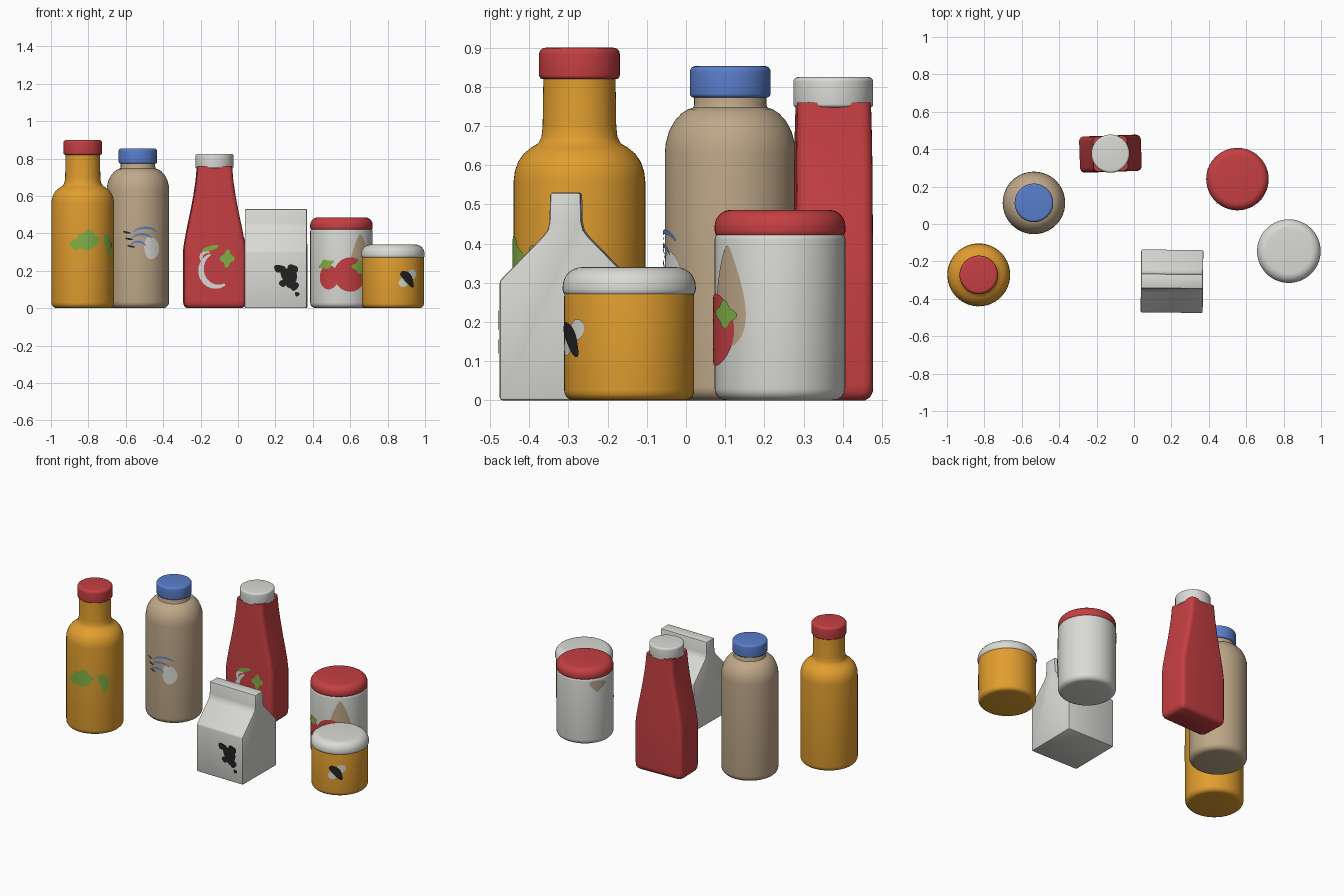
import bpy, bmesh, math
from mathutils import Vector

cube = bpy.data.objects.get("Cube")
if cube:
    bpy.data.objects.remove(cube, do_unlink=True)


def material(name, r, g, b):
    m = bpy.data.materials.new(name)
    m.use_nodes = True
    m.diffuse_color = (r, g, b, 1)
    bsdf = next(n for n in m.node_tree.nodes if n.type == 'BSDF_PRINCIPLED')
    bsdf.inputs["Base Color"].default_value = (r, g, b, 1)
    bsdf.inputs["Roughness"].default_value = 0.7
    return m


RED = material("tomato red", 0.56, 0.05, 0.055)
OCHRE = material("honey ochre", 0.75, 0.34, 0.028)
BEIGE = material("warm beige", 0.52, 0.39, 0.25)
BLUE = material("cap blue", 0.10, 0.21, 0.60)
WHITE = material("soft white", 0.70, 0.70, 0.67)
BLACK = material("ink black", 0.015, 0.015, 0.015)
GREEN = material("leaf green", 0.22, 0.44, 0.06)


def finish(name, bm, mat, loc, turn=0.0, angle=40):
    mesh = bpy.data.meshes.new(name)
    bm.to_mesh(mesh)
    bm.free()
    mesh.materials.append(mat)
    ob = bpy.data.objects.new(name, mesh)
    ob.location = (loc[0], loc[1], 0)
    ob.rotation_euler.z = math.radians(turn)
    bpy.context.collection.objects.link(ob)
    bpy.ops.object.select_all(action='DESELECT')
    ob.select_set(True)
    bpy.context.view_layer.objects.active = ob
    bpy.ops.object.shade_smooth_by_angle(angle=math.radians(angle))
    return ob


def loft(name, rings, mat, loc, turn=0.0):
    """Skin closed rings of points from bottom to top and cap both ends."""
    bm = bmesh.new()
    rows = [[bm.verts.new(p) for p in ring] for ring in rings]
    n = len(rows[0])
    for a, b in zip(rows, rows[1:]):
        for i in range(n):
            j = (i + 1) % n
            bm.faces.new((a[i], a[j], b[j], b[i]))
    bm.faces.new(rows[0][::-1])
    bm.faces.new(rows[-1])
    return finish(name, bm, mat, loc, turn)


def lathe(name, profile, mat, loc, n=56):
    angles = [math.tau * i / n for i in range(n)]
    return loft(name, [[(r * math.cos(a), r * math.sin(a), z) for a in angles]
                       for r, z in profile], mat, loc)


def rounded(r, z0, z1, low, high, steps=5):
    """Cylinder profile with quarter-round bottom and top edges."""
    q = [math.pi / 2 * i / steps for i in range(steps + 1)]
    return ([(r - low + low * math.sin(a), z0 + low - low * math.cos(a)) for a in q] +
            [(r - high + high * math.cos(a), z1 - high + high * math.sin(a)) for a in q])


# Surfaces that the printed shapes lie on: (across, height, lift) -> point
def round_wall(r):
    return lambda u, z, lift: ((r + lift) * math.sin(u / r), -(r + lift) * math.cos(u / r), z)


def flat_wall(d):
    return lambda u, z, lift: (u, -d - lift, z)


def blob(name, mat, wall, loc, u, z, w, h, tilt=0, lobes=0, wave=0.0, taper=0.0,
         lift=0.003, turn=0.0, n=40, rings=5):
    """Printed patch: an ellipse, optionally lobed, tilted or tapered upwards."""
    bm = bmesh.new()
    t = math.radians(tilt)
    rows = []
    for k in range(1, rings + 1):
        row = []
        for i in range(n):
            a = math.tau * i / n
            s = k / rings * (1 + wave * math.sin(lobes * a + 1))
            x, y = w * s * math.cos(a), h * s * math.sin(a)
            x *= 1 - taper * y / h
            row.append(bm.verts.new(wall(u + x * math.cos(t) - y * math.sin(t),
                                         z + x * math.sin(t) + y * math.cos(t), lift)))
        rows.append(row)
    mid = bm.verts.new(wall(u, z, lift))
    for i in range(n):
        j = (i + 1) % n
        bm.faces.new((mid, rows[0][i], rows[0][j]))
        for a, b in zip(rows, rows[1:]):
            bm.faces.new((a[i], b[i], b[j], a[j]))
    finish(name, bm, mat, loc, turn)


def stroke(name, mat, wall, loc, u, z, w, h, start, end, width, lift=0.003, turn=0.0, n=24):
    """Printed arc of an ellipse, thinning towards its ends."""
    bm = bmesh.new()
    pairs = []
    for i in range(n + 1):
        a = math.radians(start + (end - start) * i / n)
        half = width / 2 * (0.35 + 0.65 * math.sin(math.pi * i / n))
        c, s = math.cos(a), math.sin(a)
        pairs.append([bm.verts.new(wall(u + (w + e) * c, z + (h + e) * s, lift))
                      for e in (-half, half)])
    for (a, b), (c, d) in zip(pairs, pairs[1:]):
        bm.faces.new((a, b, d, c))
    finish(name, bm, mat, loc, turn)


# Tall ochre bottle with red cap
at = (-0.83, -0.272)
lathe("oil_bottle", rounded(0.168, 0, 0.3, 0.03, 0.001)[:6] +
      [(0.168, 0.56), (0.165, 0.585), (0.156, 0.61), (0.142, 0.63), (0.122, 0.646),
       (0.105, 0.656), (0.097, 0.672), (0.094, 0.70), (0.092, 0.83)], OCHRE, at)
lathe("oil_cap", rounded(0.103, 0.82, 0.90, 0.01, 0.016), RED, at)
wall = round_wall(0.168)
blob("oil_leaf_left", GREEN, wall, at, -0.025, 0.345, 0.045, 0.028, 25, 3, 0.15)
blob("oil_leaf_middle", GREEN, wall, at, 0.035, 0.375, 0.055, 0.038, -15, 4, 0.18)
blob("oil_leaf_low", GREEN, wall, at, 0.03, 0.335, 0.045, 0.022, 10, 3, 0.15)
blob("oil_leaf_right", GREEN, wall, at, 0.155, 0.34, 0.028, 0.06, 15, 3, 0.15)
blob("oil_fleck", BEIGE, wall, at, -0.015, 0.225, 0.022, 0.003)

# Beige bottle with blue cap
at = (-0.535, 0.113)
lathe("milk_bottle", rounded(0.167, 0, 0.3, 0.035, 0.001)[:6] +
      [(0.167, 0.63), (0.165, 0.655), (0.157, 0.685), (0.143, 0.712), (0.125, 0.732),
       (0.108, 0.743), (0.095, 0.747), (0.092, 0.755), (0.092, 0.79)], BEIGE, at)
lathe("milk_cap", rounded(0.103, 0.773, 0.853, 0.01, 0.014), BLUE, at)
wall = round_wall(0.167)
blob("milk_drop", WHITE, wall, at, 0.075, 0.325, 0.044, 0.06, 10, 3, 0.06, 0.2)
for i, (u, z, w) in enumerate([(0.04, 0.39, 0.07), (0.02, 0.355, 0.06), (0.0, 0.315, 0.045)]):
    stroke(f"milk_wave_{i}", BLUE, wall, at, u, z, w, 0.04, 25, 155, 0.012, 0.005)
    blob(f"milk_tick_{i}", BLACK, wall, at, -0.06 + 0.012 * i, z + 0.015, 0.022, 0.005, -12)

# Red squeeze bottle with flat sides and white cap
at, turn = (-0.126, 0.376), 2


def rounded_rect(w, d, c, z, steps=5):
    pts = []
    for q, (sx, sy) in enumerate([(1, 1), (-1, 1), (-1, -1), (1, -1)]):
        for i in range(steps + 1):
            a = math.pi / 2 * (q + i / steps)
            pts.append((sx * (w - c) + c * math.cos(a), sy * (d - c) + c * math.sin(a), z))
    return pts


sections = [(0.145, 0.078, 0.0), (0.157, 0.09, 0.008), (0.164, 0.096, 0.022),
            (0.165, 0.097, 0.04), (0.165, 0.097, 0.31), (0.16, 0.097, 0.35),
            (0.145, 0.097, 0.43), (0.126, 0.097, 0.52), (0.111, 0.097, 0.60),
            (0.099, 0.096, 0.68), (0.092, 0.094, 0.76)]
loft("sauce_bottle", [rounded_rect(w, d, 0.026, z) for w, d, z in sections], RED, at, turn)
lathe("sauce_cap", rounded(0.102, 0.748, 0.825, 0.008, 0.012), WHITE, at)
wall = flat_wall(0.097)
stroke("sauce_outline", WHITE, wall, at, 0.01, 0.205, 0.085, 0.09, 115, 300, 0.032, turn=turn)
stroke("sauce_outline_top", WHITE, wall, at, -0.045, 0.27, 0.03, 0.03, 60, 230, 0.018, turn=turn)
blob("sauce_leaf_left", GREEN, wall, at, -0.025, 0.32, 0.042, 0.014, 15, 2, 0.1, lift=0.005, turn=turn)
blob("sauce_leaf_right", GREEN, wall, at, 0.065, 0.265, 0.032, 0.04, -10, 4, 0.25, lift=0.005, turn=turn)

# White gable-top carton
at, turn = (0.203, -0.306), -0.6
half = [(0.168, 0), (0.168, 0.305), (0.058, 0.418), (0.046, 0.434), (0.041, 0.455), (0.039, 0.53)]
bm = bmesh.new()
side = [bm.verts.new((-0.166, y, z)) for y, z in half + [(-y, z) for y, z in half[::-1]]]
face = bm.faces.new(side)
out = bmesh.ops.extrude_face_region(bm, geom=[face])
bmesh.ops.translate(bm, vec=Vector((0.332, 0, 0)),
                    verts=[v for v in out["geom"] if isinstance(v, bmesh.types.BMVert)])
bmesh.ops.recalc_face_normals(bm, faces=bm.faces)
edges = [e for e in bm.edges if e.calc_face_angle(0) > 0.5]
bmesh.ops.bevel(bm, geom=edges, offset=0.007, segments=2, profile=0.5, affect='EDGES')
finish("carton", bm, WHITE, at, turn)
wall = flat_wall(0.168)
for i, (u, z, w, h, tilt) in enumerate([(0.02, 0.212, 0.03, 0.02, 0), (0.072, 0.165, 0.04, 0.055, 20),
                                        (0.09, 0.205, 0.028, 0.03, 0), (0.042, 0.135, 0.025, 0.018, 30),
                                        (0.1, 0.12, 0.022, 0.025, 0), (0.115, 0.075, 0.012, 0.012, 0)]):
    blob(f"carton_spot_{i}", BLACK, wall, at, u, z, w, h, tilt, 3, 0.12, lift=0.002 + 0.0005 * i, turn=turn)

# White jar with red lid
at = (0.553, 0.24)
lathe("large_jar", rounded(0.167, 0, 0.43, 0.03, 0.02), WHITE, at)
lathe("large_jar_lid", rounded(0.167, 0.412, 0.486, 0.022, 0.042, 7), RED, at)
wall = round_wall(0.167)
blob("jar_pear_print", BEIGE, wall, at, 0.108, 0.265, 0.058, 0.13, 0, taper=0.5, lift=0.002)
blob("jar_back_print", BEIGE, wall, at, -0.345, 0.375, 0.045, 0.035, 0, 3, 0.1, -0.5, lift=0.002)
blob("jar_tomato_left", RED, wall, at, -0.07, 0.165, 0.055, 0.065, lift=0.003)
blob("jar_tomato_right", RED, wall, at, 0.048, 0.18, 0.088, 0.092, lift=0.004)
blob("jar_leaf_left", GREEN, wall, at, -0.085, 0.235, 0.042, 0.022, 15, 4, 0.2, lift=0.005)
blob("jar_leaf_right", GREEN, wall, at, 0.1, 0.22, 0.04, 0.03, -10, 4, 0.2, lift=0.006)

# Small ochre jar with white lid
at = (0.828, -0.145)
lathe("small_jar", rounded(0.166, 0, 0.285, 0.025, 0.02), OCHRE, at)
lathe("small_jar_lid", rounded(0.17, 0.265, 0.34, 0.018, 0.05, 7), WHITE, at)
wall = round_wall(0.166)
blob("bee_wing_upper", WHITE, wall, at, 0.108, 0.18, 0.03, 0.026, 30)
blob("bee_wing_lower", WHITE, wall, at, 0.058, 0.138, 0.028, 0.024, 30)
blob("bee_body", BLACK, wall, at, 0.082, 0.158, 0.024, 0.052, 40, 3, 0.12, lift=0.005)
blob("bee_head", BLACK, wall, at, 0.058, 0.182, 0.02, 0.018, lift=0.006)
